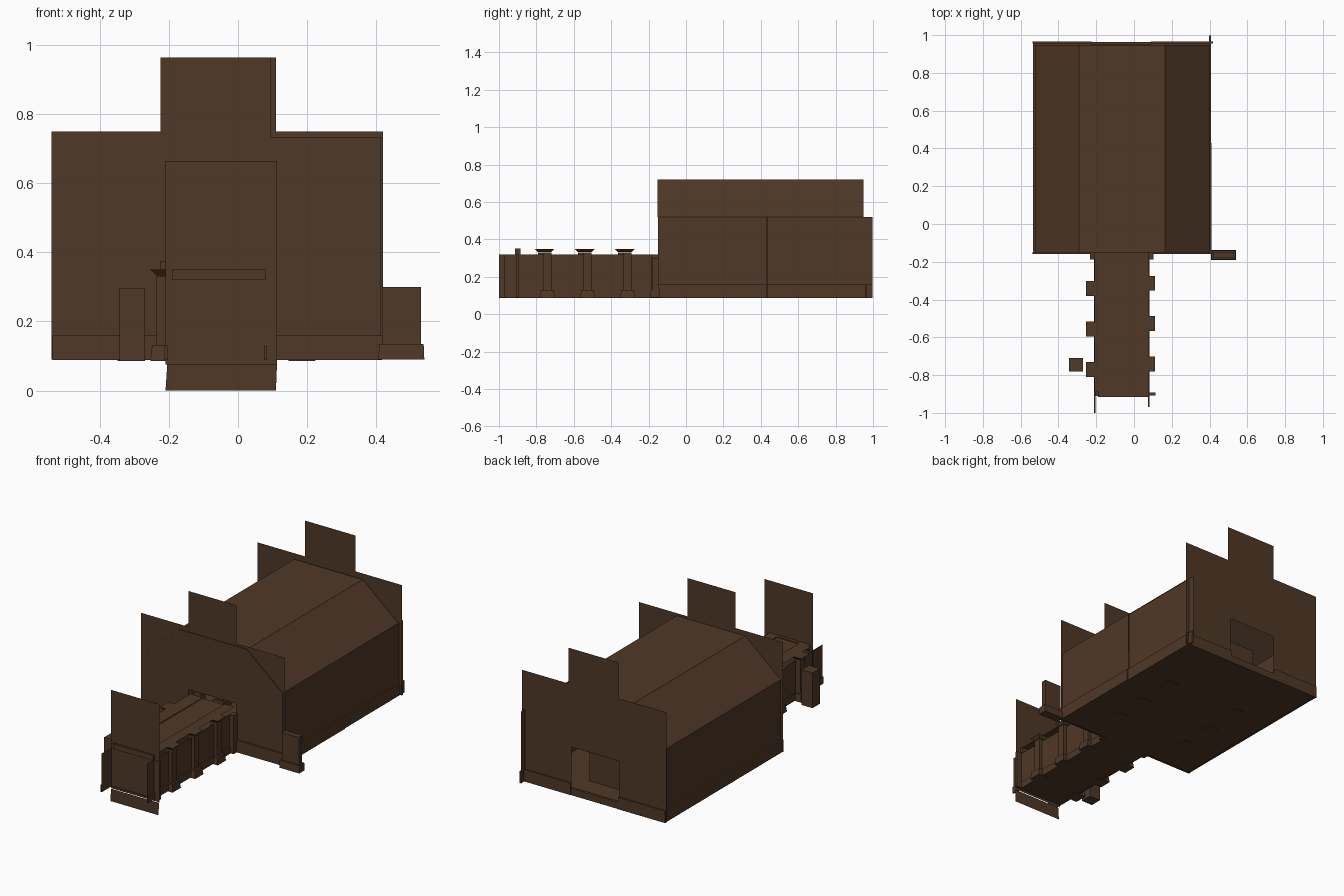
import bpy, bmesh

if "Cube" in bpy.data.objects:
    bpy.data.objects.remove(bpy.data.objects["Cube"])

brown = bpy.data.materials.new("dark_brown")
brown.diffuse_color = (0.078, 0.040, 0.020, 1)
brown.use_nodes = True
brown.node_tree.nodes["Principled BSDF"].inputs["Base Color"].default_value = brown.diffuse_color


def finish(name, bm):
    me = bpy.data.meshes.new(name)
    bm.to_mesh(me)
    bm.free()
    me.materials.append(brown)
    ob = bpy.data.objects.new(name, me)
    bpy.context.collection.objects.link(ob)
    return ob


def block(bm, x0, x1, y0, y1, z0, z1, top=0.0, bottom=0.0):
    """Box; top / bottom widen that end for capitals and bases."""
    lo = [(x0 - bottom, y0 - bottom), (x1 + bottom, y0 - bottom), (x1 + bottom, y1 + bottom), (x0 - bottom, y1 + bottom)]
    hi = [(x0 - top, y0 - top), (x1 + top, y0 - top), (x1 + top, y1 + top), (x0 - top, y1 + top)]
    a = [bm.verts.new((x, y, z0)) for x, y in lo]
    b = [bm.verts.new((x, y, z1)) for x, y in hi]
    bm.faces.new(a[::-1])
    bm.faces.new(b)
    for i in range(4):
        j = (i + 1) % 4
        bm.faces.new((a[i], a[j], b[j], b[i]))


def box(name, *dims):
    bm = bmesh.new()
    block(bm, *dims)
    return finish(name, bm)


def sheet(name, *polys):
    """Zero-thickness panel made of one or more polygons."""
    bm = bmesh.new()
    for p in polys:
        bm.faces.new([bm.verts.new(v) for v in p])
    return finish(name, bm)


def rect_xz(x0, x1, z0, z1, y):
    return [(x0, y, z0), (x1, y, z0), (x1, y, z1), (x0, y, z1)]


def rect_yz(y0, y1, z0, z1, x):
    return [(x, y0, z0), (x, y1, z0), (x, y1, z1), (x, y0, z1)]


def rect_xy(x0, x1, y0, y1, z):
    return [(x0, y0, z), (x1, y0, z), (x1, y1, z), (x0, y1, z)]


def column(name, x, y, h=0.022):
    bm = bmesh.new()
    block(bm, x - h, x + h, y - h, y + h, 0.13, 0.33)
    block(bm, x - h, x + h, y - h, y + h, 0.333, 0.35, 0.017, 0.0)
    block(bm, x - h, x + h, y - h, y + h, 0.086, 0.13, 0.012, 0.017)
    finish(name, bm)


# Floors
sheet("floor", rect_xy(-0.53, 0.405, -0.15, 0.955, 0.09),
      rect_xy(-0.205, 0.08, -0.91, -0.15, 0.09))

# Stepped end panels of the hall, each with a doorway
for name, y, x1, xs, zs in (("hall_front_panel", -0.148, 0.415, 0.095, 0.735),
                            ("hall_back_panel", 0.958, 0.42, 0.11, 0.75)):
    l, r, t = -0.225, 0.09, 0.374
    sheet(name,
          rect_xz(-0.54, l, 0.09, 0.75, y),
          rect_xz(l, xs, t, 0.965, y),
          rect_xz(xs, x1, t, zs, y),
          rect_xz(r, x1, 0.09, t, y))
# Skirting of the end panels
for side, y in (("front", -0.153), ("back", 0.961)):
    for i, (a, b) in enumerate(((-0.538, -0.225), (0.09, 0.418))):
        box(f"{side}_skirting_{i}", a, b, y - 0.005, y + 0.005, 0.088, 0.16)
box("back_threshold", -0.225, 0.09, 0.95, 0.964, 0.088, 0.13)
sheet("back_alcove_panel", rect_xz(-0.24, 0.11, 0.09, 0.374, 0.76))

# Side walls with skirting
sheet("left_wall", rect_yz(-0.145, 0.958, 0.09, 0.52, -0.525))
box("left_skirting", -0.535, -0.523, -0.145, 0.958, 0.088, 0.16)
for i, (a, b, x) in enumerate(((-0.15, 0.43, 0.402), (0.432, 0.997, 0.398))):
    sheet(f"right_wall_{i}", rect_yz(a, b, 0.09, 0.52, x))
    box(f"right_skirting_{i}", x, x + 0.009, a, b, 0.088, 0.16)

# Three-plane roof
prof = [(-0.525, 0.52), (-0.29, 0.72), (0.165, 0.72), (0.402, 0.52)]
bm = bmesh.new()
near = [bm.verts.new((x, -0.152, z)) for x, z in prof]
far = [bm.verts.new((x, 0.948, z)) for x, z in prof]
for i in range(3):
    bm.faces.new((near[i], near[i + 1], far[i + 1], far[i]))
finish("hall_roof", bm)

# Columns inside the hall
for x in (-0.31, 0.185):
    for i, y in enumerate((0.08, 0.29, 0.54)):
        column(f"hall_column_{'left' if x < 0 else 'right'}_{i}", x, y)

# Entrance passage walls
for side, x, s, y0 in (("left", -0.205, -1, -1.0), ("right", 0.075, 1, -0.97)):
    sheet(f"passage_{side}_wall", rect_yz(y0, -0.15, 0.09, 0.32, x))
    xs = sorted((x, x + s * 0.008))
    box(f"passage_{side}_skirting", *xs, y0, -0.15, 0.088, 0.13)
    # Outer columns
    for i, k in enumerate((0, 1, 2)):
        y = (-0.342 if s < 0 else -0.313) - 0.214 * k
        column(f"passage_{side}_column_{i}", -0.215 if s < 0 else 0.073, y)
    # Half column against the hall
    xs = sorted((x, x + s * 0.027))
    box(f"passage_{side}_pilaster", *xs, -0.188, -0.15, 0.088, 0.32)

# Passage roof
sheet("passage_roof",
      rect_xy(-0.21, -0.13, -0.89, -0.15, 0.352),
      rect_xy(-0.13, 0.015, -0.89, -0.15, 0.347),
      rect_xy(0.015, 0.08, -0.89, -0.15, 0.352))
box("passage_front_beam", -0.19, 0.08, -0.915, -0.885, 0.32, 0.352)
box("beam_end", 0.08, 0.113, -0.908, -0.893, 0.09, 0.32)

# Tall front panel
sheet("front_panel", rect_xz(-0.21, 0.113, 0.075, 0.665, -0.905))
sheet("front_panel_foot", [(-0.21, -0.911, 0), (0.11, -0.911, 0), (0.113, -0.911, 0.075), (-0.205, -0.911, 0.075)])

# Freestanding pillars
bm = bmesh.new()
block(bm, 0.417, 0.53, -0.18, -0.148, 0.13, 0.30)
block(bm, 0.417, 0.53, -0.18, -0.148, 0.09, 0.135, 0.008, 0.01)
finish("right_pillar", bm)
box("left_pillar", -0.343, -0.27, -0.78, -0.71, 0.086, 0.297)
